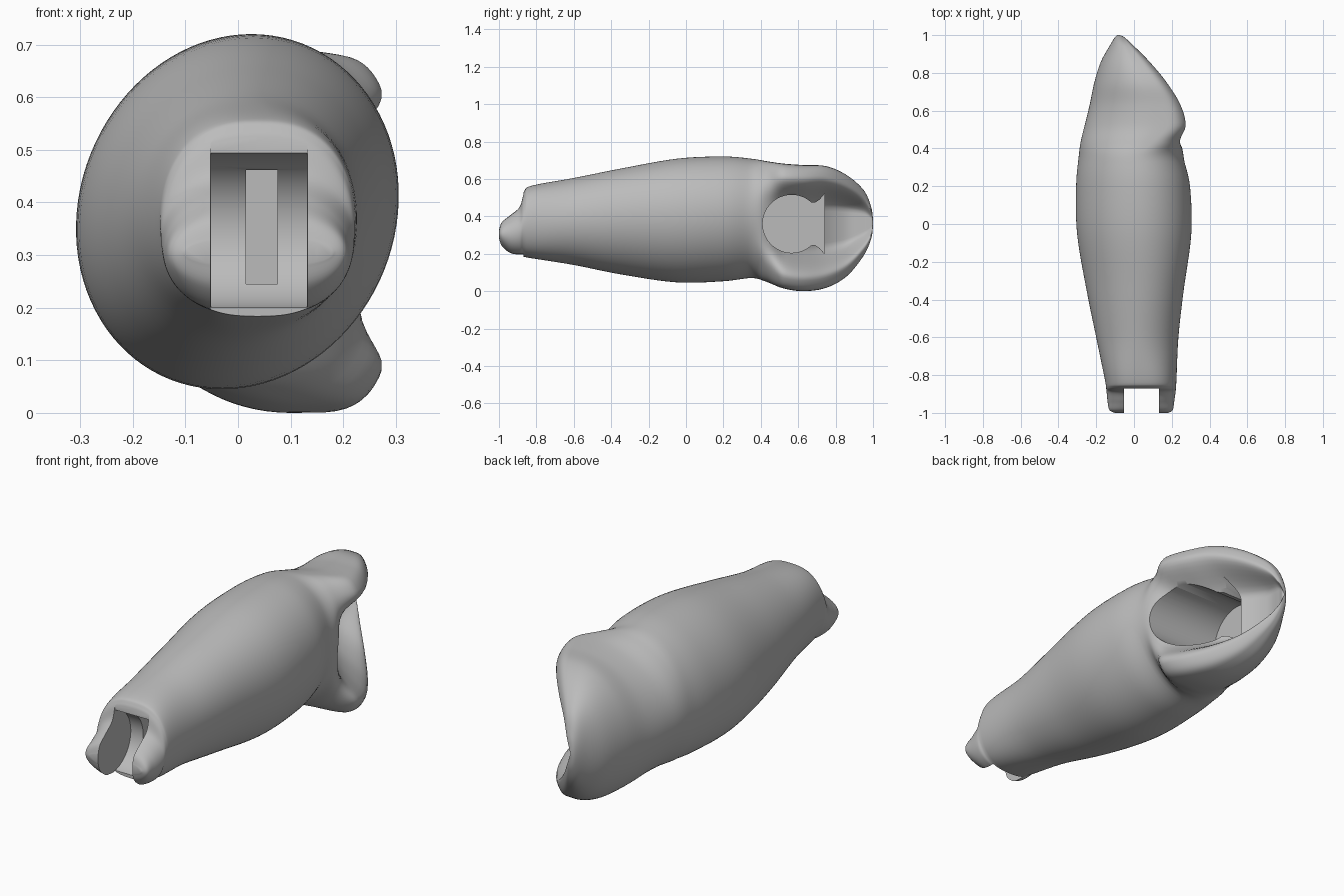
import bpy
import bmesh
from math import sin, cos, pi, radians

cube = bpy.data.objects.get("Cube")
if cube:
    bpy.data.objects.remove(cube, do_unlink=True)

grey = bpy.data.materials.new("plain grey")
grey.use_nodes = True
grey.diffuse_color = (0.5, 0.5, 0.5, 1)
grey.node_tree.nodes["Principled BSDF"].inputs["Base Color"].default_value = (0.5, 0.5, 0.5, 1)

# Stations along the arm: y, left x, right x, bottom z, top z
FRONT = [
    (-1, -.1, .18, .28, .33), (-.985, -.13, .205, .235, .375),
    (-.94, -.14, .213, .195, .415), (-.89, -.145, .22, .185, .46),
    (-.865, -.148, .222, .183, .535), (-.82, -.155, .225, .175, .565),
    (-.6, -.2, .235, .14, .605), (-.35, -.25, .262, .09, .655),
    (-.05, -.3, .302, .047, .708), (.2, -.305, .295, .053, .72),
    (.35, -.292, .262, .07, .708),
]
# Rear stations also carry the x of the hollow between the lips and how far it has opened
REAR = [
    (.43, -.283, .27, .05, .695, .22, .6), (.52, -.262, .31, .015, .682, .15, 1),
    (.63, -.235, .28, 0, .674, .06, 1), (.75, -.21, .2, .018, .668, -.04, 1),
    (.86, -.175, .1, .08, .62, -.09, 1), (.95, -.125, 0, .19, .54, -.085, 1),
    (.99, -.1, -.05, .28, .45, -.075, 1), (1, -.085, -.075, .35, .38, -.08, 1),
]
STATIONS = [row + (.25, 0) for row in FRONT] + REAR


def smoothstep(low, high, value):
    t = min(max((value - low) / (high - low), 0), 1)
    return t * t * (3 - 2 * t)


def spline(rows, steps):
    """Pass a smooth curve through the rows, all columns at once."""
    result = []
    for i in range(len(rows) - 1):
        before, start = rows[max(i - 1, 0)], rows[i]
        end, after = rows[i + 1], rows[min(i + 2, len(rows) - 1)]
        for j in range(steps):
            t = j / steps
            result.append([
                b + (c - a) * t / 2 + (a - 2.5 * b + 2 * c - d / 2) * t ** 2
                + (1.5 * (b - c) + (d - a) / 2) * t ** 3
                for a, b, c, d in zip(before, start, end, after)])
    result.append(list(rows[-1]))
    return result


def section(station, sides):
    """Oval ring that gains a hollow on its right side towards the rear."""
    y, left, right, bottom, top, hollow, opened = station
    opened = min(max(opened, 0), 1)
    centre = left + (right - left) * (.5 + .15 * opened)
    boxy = 1 - .25 * smoothstep(.6, .85, -y)
    ring = []
    for i in range(sides):
        c, s = cos(2 * pi * i / sides), sin(2 * pi * i / sides)
        z = (bottom + top) / 2 + (top - bottom) / 2 * s
        if c > 0:
            x = centre + (right - centre) * c ** (boxy - .6 * opened)
            weight = opened * (1 - smoothstep(.3, .82, abs(s)))
            x += (hollow - x) * weight
        else:
            x = centre - (centre - left) * abs(c) ** boxy
        skew = .03 * s * (1 - opened) * smoothstep(-.8, -.2, y)
        ring.append((x + skew, y, z))
    return ring


def finish(name, bm):
    bmesh.ops.recalc_face_normals(bm, faces=bm.faces[:])
    mesh = bpy.data.meshes.new(name)
    bm.to_mesh(mesh)
    bm.free()
    mesh.materials.append(grey)
    obj = bpy.data.objects.new(name, mesh)
    bpy.context.collection.objects.link(obj)
    return obj


def loft(name, rings):
    bm = bmesh.new()
    loops = [[bm.verts.new(p) for p in ring] for ring in rings]
    for a, b in zip(loops, loops[1:]):
        for i in range(len(a)):
            j = (i + 1) % len(a)
            bm.faces.new((a[i], a[j], b[j], b[i]))
    bm.faces.new(loops[0])
    bm.faces.new(loops[-1])
    return finish(name, bm)


def cut(target, name, profile, x_min, x_max):
    """Cut away a y-z profile swept from x_min to x_max."""
    cutter = loft(name, [[(x, y, z) for y, z in profile] for x in (x_min, x_max)])
    cutter.hide_render = True
    modifier = target.modifiers.new(name, "BOOLEAN")
    modifier.operation = "DIFFERENCE"
    modifier.solver = "EXACT"
    modifier.object = cutter
    bpy.context.view_layer.objects.active = target
    bpy.ops.object.modifier_apply(modifier=name)
    bpy.data.objects.remove(cutter, do_unlink=True)


def arc(y, z, radius, start, end, count):
    angles = [radians(start + (end - start) * i / count) for i in range(count + 1)]
    return [(y + radius * cos(a), z + radius * sin(a)) for a in angles]


def box(y_min, y_max, z_min, z_max):
    return [(y_min, z_min), (y_max, z_min), (y_max, z_max), (y_min, z_max)]


# Forearm shell
shell = loft("forearm_shell", [section(s, 96) for s in spline(STATIONS, 6)])

# Wrist fork: open gap, rounded recess and narrow key slot
cut(shell, "fork_gap", box(-1.1, -.87, 0, .8), -.052, .132)
cut(shell, "wrist_recess", arc(-.9, .347, .15, 0, 355, 71), -.051, .131)
cut(shell, "key_slot", box(-.9, -.69, .245, .462), .015, .075)

# Elbow socket: round pocket whose neck flares out to a straight edge
neck = [(.69, .247), (.715, .23), (.74, .2), (.74, .52), (.715, .49), (.69, .473)]
socket = arc(.565, .36, .155, 48, 312, 60) + neck
cut(shell, "elbow_socket", socket, -.15, .5)

# Smooth skin with crisp cut edges
bpy.ops.object.select_all(action="DESELECT")
shell.select_set(True)
bpy.context.view_layer.objects.active = shell
bpy.ops.object.shade_smooth_by_angle(angle=radians(40))
